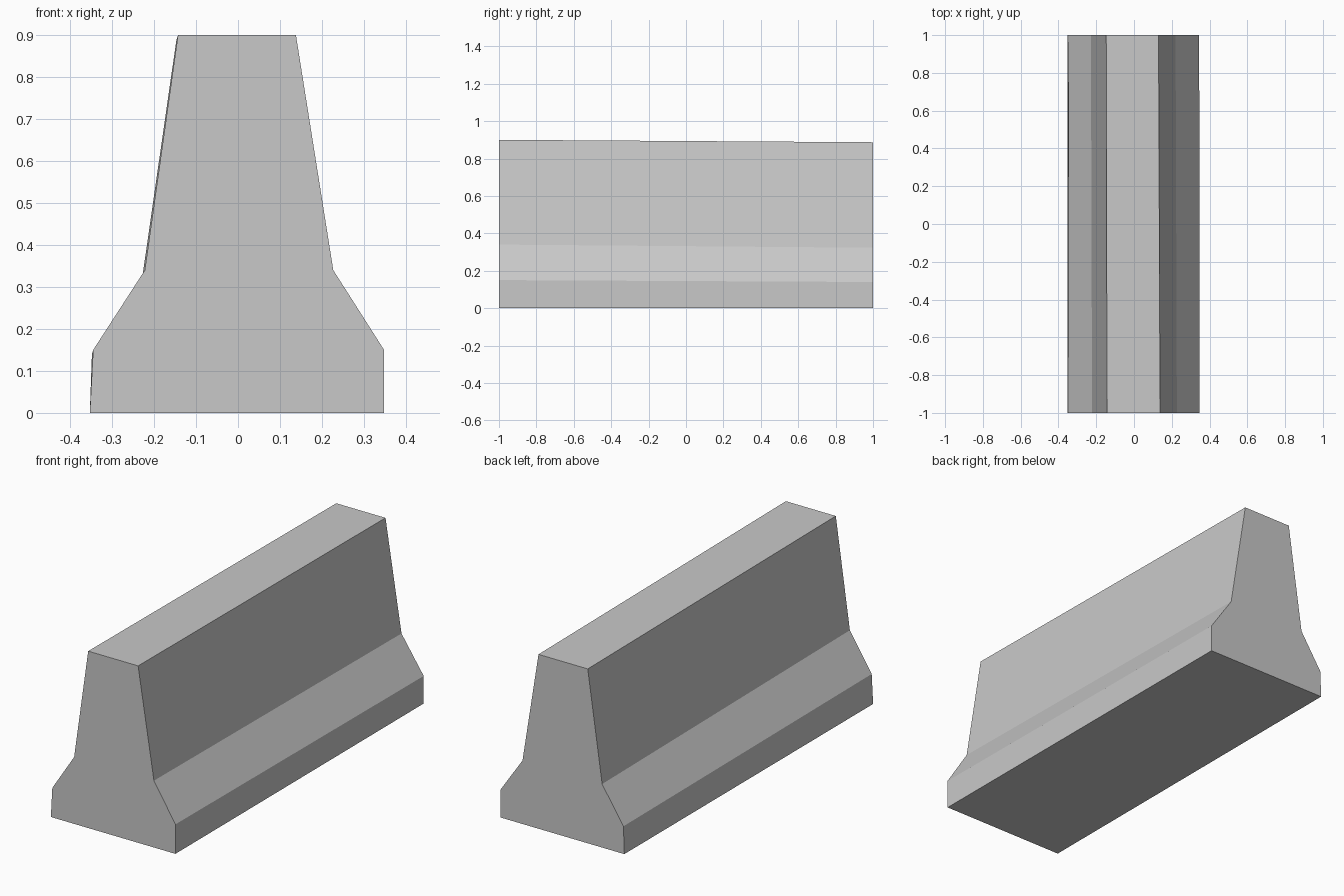
import bpy
import bmesh

cube = bpy.data.objects.get("Cube")
if cube:
    bpy.data.objects.remove(cube, do_unlink=True)

# Concrete material
concrete = bpy.data.materials.new("concrete_grey")
concrete.use_nodes = True
grey = (0.58, 0.58, 0.58, 1)
concrete.diffuse_color = grey
concrete.node_tree.nodes["Principled BSDF"].inputs["Base Color"].default_value = grey

# End profiles (x, z): the back end is slightly lower and shifted
front = [(-0.353, 0), (-0.345, 0.15), (-0.222, 0.34), (-0.143, 0.9),
         (0.138, 0.9), (0.227, 0.34), (0.348, 0.15), (0.348, 0)]
back = [(-0.353, 0), (-0.348, 0.14), (-0.228, 0.323), (-0.147, 0.887),
        (0.13, 0.887), (0.22, 0.323), (0.345, 0.14), (0.345, 0)]

# Barrier body: loft between the two ends
bm = bmesh.new()
ends = [[bm.verts.new((x, y, z)) for x, z in profile]
        for profile, y in ((front, -1), (back, 1))]
for ring in ends:
    bm.faces.new(ring)
for i in range(len(front)):
    j = (i + 1) % len(front)
    bm.faces.new((ends[0][i], ends[0][j], ends[1][j], ends[1][i]))
bmesh.ops.recalc_face_normals(bm, faces=bm.faces[:])

mesh = bpy.data.meshes.new("barrier_body")
bm.to_mesh(mesh)
bm.free()
mesh.materials.append(concrete)
barrier = bpy.data.objects.new("barrier_body", mesh)
bpy.context.collection.objects.link(barrier)
